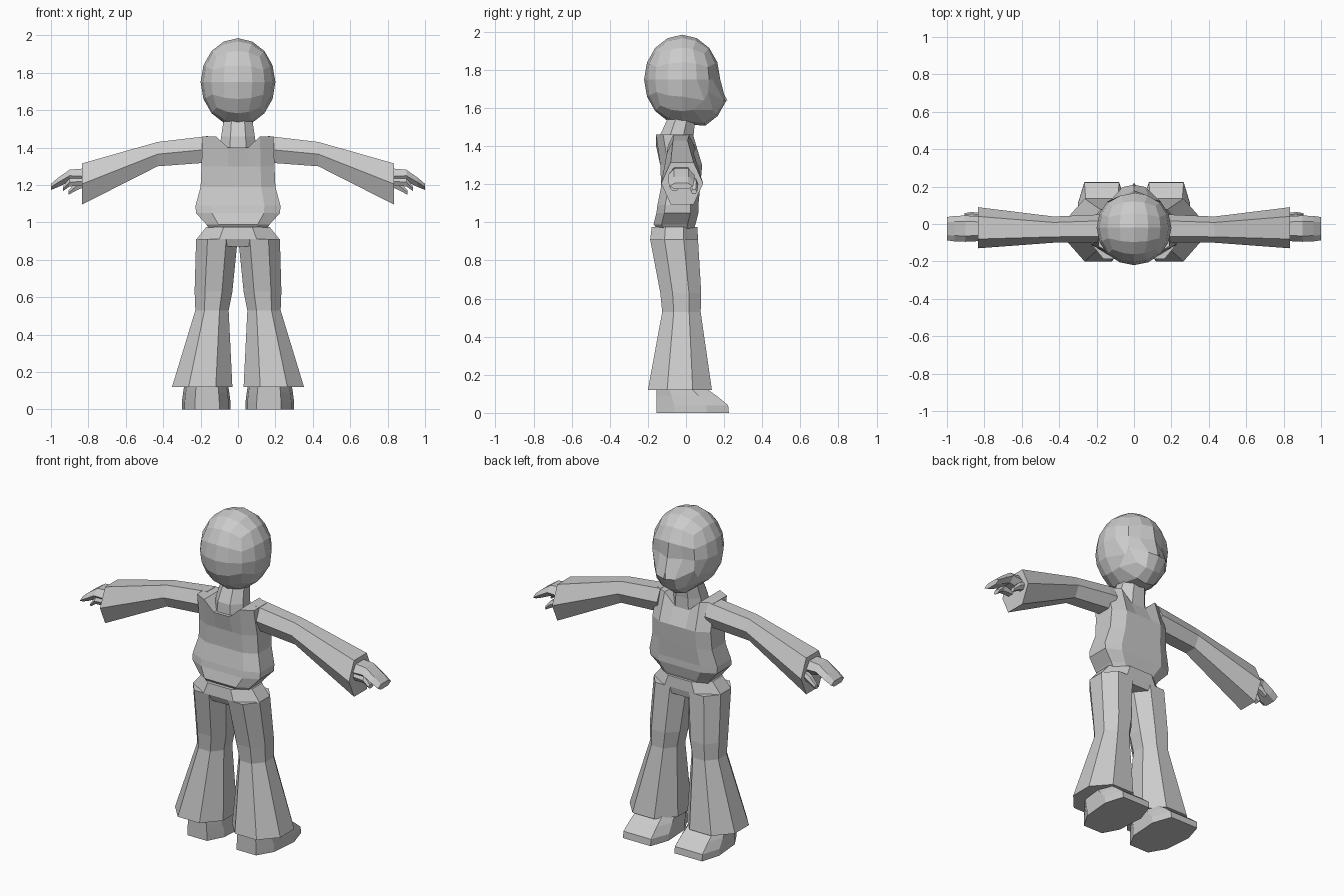
import bpy, bmesh, math
from mathutils import Vector

if "Cube" in bpy.data.objects:
    bpy.data.objects.remove(bpy.data.objects["Cube"])

grey = bpy.data.materials.new("light_grey")
grey.diffuse_color = (0.6, 0.6, 0.6, 1)
grey.use_nodes = True
grey.node_tree.nodes["Principled BSDF"].inputs["Base Color"].default_value = grey.diffuse_color


def finish(bm, name, mirror=False):
    bmesh.ops.recalc_face_normals(bm, faces=bm.faces[:])
    me = bpy.data.meshes.new(name)
    bm.to_mesh(me)
    bm.free()
    me.materials.append(grey)
    ob = bpy.data.objects.new(name, me)
    bpy.context.collection.objects.link(ob)
    if mirror:
        m = ob.modifiers.new("mirror", 'MIRROR')
        m.use_axis[0] = True
        m.use_mirror_merge = False
    return ob


def loft(name, rings, mirror=False):
    """Skin a list of point rings and cap both ends."""
    bm = bmesh.new()
    loops = [[bm.verts.new(p) for p in r] for r in rings]
    n = len(loops[0])
    for a, b in zip(loops, loops[1:]):
        for i in range(n):
            j = (i + 1) % n
            bm.faces.new((a[i], a[j], b[j], b[i]))
    caps = [bm.faces.new(loops[0]), bm.faces.new(loops[-1])]
    bmesh.ops.triangulate(bm, faces=caps)
    return finish(bm, name, mirror)


def profile(quadrant):
    """Mirror one quadrant of a unit outline into a closed loop."""
    q = quadrant
    half = q + [(-x, y) for x, y in reversed(q)]
    return half + [(-x, -y) for x, y in half]


OCT = profile([(1, .4), (.45, 1)])
BODY = profile([(1, .62), (.62, 1), (.28, 1)])
HEX = [(1, 0), (.55, 1), (-.55, 1), (-1, 0), (-.55, -1), (.55, -1)]


def level(shape, z, x0, x1, y0, y1):
    """Horizontal ring filling the given bounds."""
    cx, cy, rx, ry = (x0 + x1) / 2, (y0 + y1) / 2, (x1 - x0) / 2, (y1 - y0) / 2
    return [(cx + rx * u, cy + ry * v, z) for u, v in shape]


def section(x, yc, ry, zc, rz):
    """Upright ring across an arm at x."""
    return [(x, yc + ry * u, zc + rz * v) for u, v in HEX]


# Head: rounded cube with a pushed-out jaw and sunken eyes (face looks to +y)
bm = bmesh.new()
bmesh.ops.create_cube(bm, size=2)
bmesh.ops.subdivide_edges(bm, edges=bm.edges[:], cuts=3, use_grid_fill=True)
for v in bm.verts:
    d = Vector([math.tan(c * math.pi / 4) for c in v.co]).normalized()
    p = Vector((d.x * .2, -.02 + d.y * .2, 1.75 + d.z * .235))
    if d.y > .3 and d.z < -.3:
        p.y += .045
        p.z -= .025
        p.x *= .85
    if d.y > .8 and .3 < abs(d.x) < .5 and abs(d.z) < .1:
        p.y -= .025
    v.co = p
finish(bm, "head")

# Nose
loft("nose", [[(-.025, .165, 1.63), (.025, .165, 1.63), (0, .165, 1.73)],
              [(-.004, .217, 1.64), (.004, .217, 1.64), (0, .213, 1.65)]])

# Neck
loft("neck", [level(OCT, 1.38, -.1, .1, -.14, .04),
              level(OCT, 1.46, -.09, .09, -.135, .04),
              level(OCT, 1.56, -.075, .075, -.09, .05)])

# Shirt body, with a dipped neckline front and back
top = [(x, y, 1.40 if abs(x) < .06 else 1.46)
       for x, y, z in level(BODY, 1.46, -.19, .19, -.157, .037)]
loft("shirt_body", [level(BODY, .96, -.15, .15, -.15, .04),
                    level(BODY, .99, -.17, .17, -.17, .05),
                    level(BODY, 1.05, -.225, .225, -.155, .065),
                    level(BODY, 1.09, -.227, .227, -.15, .065),
                    level(BODY, 1.19, -.2, .2, -.13, .075),
                    level(BODY, 1.30, -.195, .195, -.135, .085),
                    top])

# Sleeves
loft("sleeve", [section(.16, -.025, .075, 1.39, .072),
                section(.20, -.025, .075, 1.387, .07),
                section(.43, -.03, .07, 1.365, .065),
                section(.835, -.02, .11, 1.205, .11)], True)

# Hands
loft("palm_and_fingers", [section(.80, -.025, .065, 1.245, .045),
                          section(.90, -.025, .07, 1.25, .032),
                          section(.96, -.025, .068, 1.215, .025),
                          section(1.0, -.025, .062, 1.19, .016)], True)
loft("curled_finger", [section(.83, -.06, .03, 1.22, .025),
                       section(.90, -.06, .03, 1.215, .022),
                       section(.935, -.06, .025, 1.18, .012)], True)
loft("thumb", [section(.82, .035, .025, 1.215, .025),
               section(.87, .042, .022, 1.19, .022),
               section(.905, .042, .016, 1.16, .012)], True)

# Hips
loft("hips", [level(OCT, .87, -.21, .21, -.17, .055),
              level(OCT, .91, -.222, .222, -.188, .063),
              level(OCT, .975, -.17, .17, -.18, .06)])

# Flared trouser legs
loft("trouser_leg", [level(OCT, .12, .03, .353, -.2, .136),
                     level(OCT, .53, .05, .228, -.125, .077),
                     level(OCT, .63, .03, .232, -.135, .08),
                     level(OCT, .91, .002, .224, -.188, .063)], True)

# Shoes: one sole outline, drawn in and shortened towards the ankle
SOLE = [(.10, -.155), (.23, -.155), (.285, -.06), (.30, .11),
        (.265, .225), (.08, .225), (.04, .11), (.05, -.06)]


def shoe_ring(z, sx, sy):
    return [(.17 + (x - .17) * sx, -.155 + (y + .155) * sy, z) for x, y in SOLE]


loft("shoe", [shoe_ring(0, 1, 1), shoe_ring(.04, 1, .99),
              shoe_ring(.09, .95, .83), shoe_ring(.13, .9, .68)], True)
